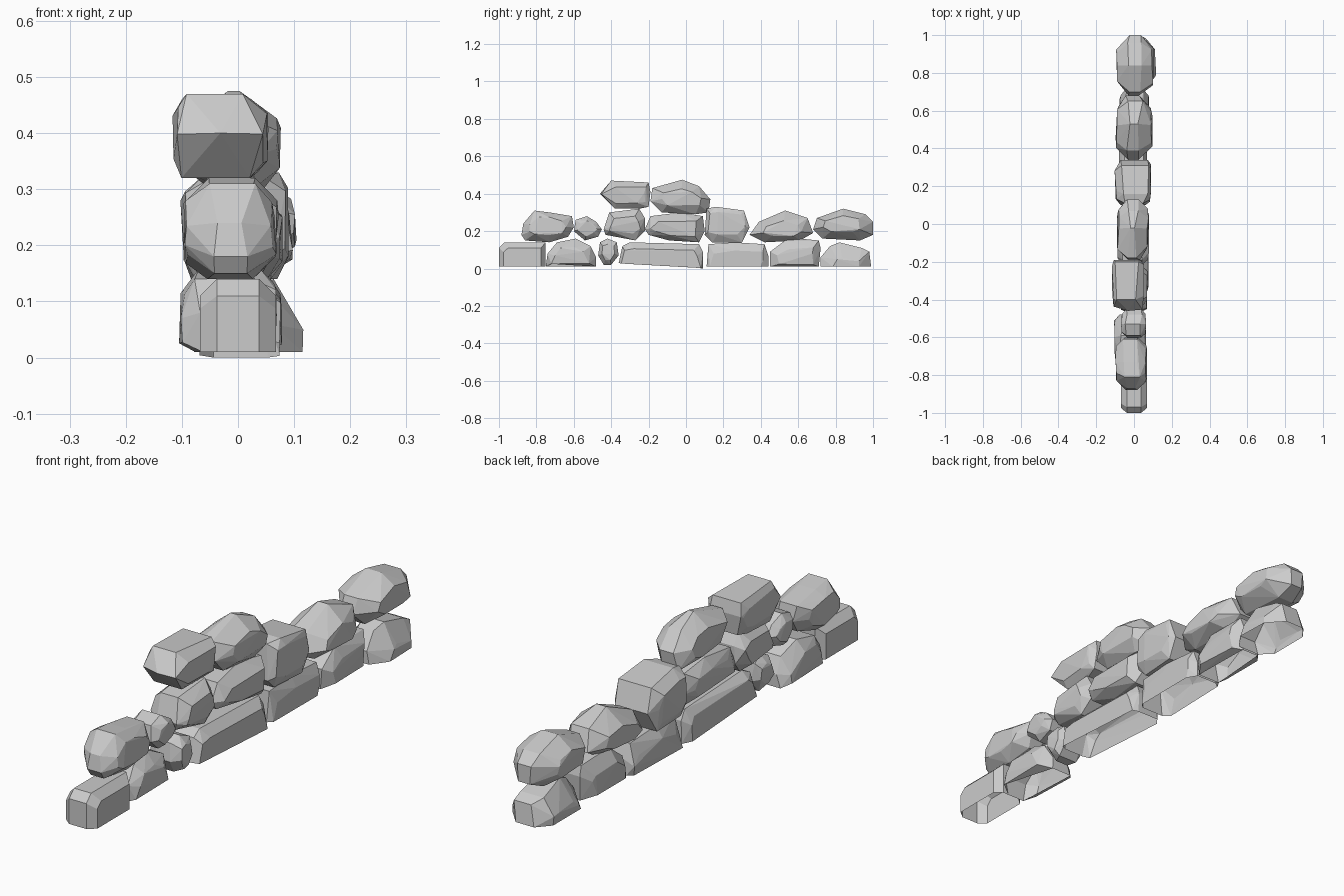
import bpy, bmesh, random, math

if "Cube" in bpy.data.objects:
    bpy.data.objects.remove(bpy.data.objects["Cube"])

random.seed(11)


def stone(name, x0, x1, outline, face=(0.66, 0.6), pivot=0.5, hold=0.5,
          jitter=0.14, open_base=False):
    """Faceted rock from a side outline (y, z[, hold]) in hundredths.
    face: size of the two outer cheeks, pivot: their height,
    hold: share of the width that keeps the outline (0 = pointed)."""
    ys, zs = [p[0] for p in outline], [p[1] for p in outline]
    cy = (min(ys) + max(ys)) / 2
    cz = min(zs) + pivot * (max(zs) - min(zs))
    mid, half = (x0 + x1) / 2, (x1 - x0) / 2
    bm = bmesh.new()
    for side in (-1, 1):
        for p in outline:
            y, z = p[:2]
            w = (p[2] if len(p) > 2 else hold) * (1 + random.uniform(-2.5, 2.5) * jitter)
            bm.verts.new((mid + side * half * w, y, z))
            s = 1 + random.uniform(-1, 1) * jitter
            d = 1 - random.uniform(0, 1) * jitter
            bm.verts.new((mid + side * half * d,
                          cy + (y - cy) * face[0] * s,
                          cz + (z - cz) * face[1] * s))
    bmesh.ops.remove_doubles(bm, verts=bm.verts[:], dist=0.01)
    res = bmesh.ops.convex_hull(bm, input=bm.verts[:])
    junk = [g for g in set(res["geom_interior"] + res["geom_unused"])
            if isinstance(g, bmesh.types.BMVert)]
    bmesh.ops.delete(bm, geom=junk, context='VERTS')
    bmesh.ops.scale(bm, vec=(0.01, 0.01, 0.01), verts=bm.verts[:])
    bmesh.ops.dissolve_limit(bm, angle_limit=math.radians(2),
                             verts=bm.verts[:], edges=bm.edges[:])
    bmesh.ops.recalc_face_normals(bm, faces=bm.faces[:])
    if open_base:
        base = [f for f in bm.faces if f.normal.z < -0.95]
        bmesh.ops.delete(bm, geom=base, context='FACES')
    me = bpy.data.meshes.new(name)
    bm.to_mesh(me)
    bm.free()
    bpy.context.collection.objects.link(bpy.data.objects.new(name, me))


# Bottom course: cut off level and open underneath
stone("bottom_end_block", -6.8, 6.8,
      [(-100, 1), (-100, 11), (-97, 14), (-75, 14), (-75, 1)],
      face=(0.8, 0.77), pivot=0, hold=0.55, jitter=0, open_base=True)
stone("bottom_stone_2", -10.5, 6.5,
      [(-75, 1), (-74, 8), (-69, 14), (-59, 16), (-51, 12), (-48, 6), (-48, 1)],
      face=(0.7, 0.6), pivot=0.3, open_base=True)
stone("bottom_pebble", -7, 7,
      [(-47, 7), (-46, 14), (-42, 16), (-37, 14), (-36, 7), (-40, 2), (-44, 2)])
stone("bottom_long_stone", -7, 7.7,
      [(-36, 3), (-34, 12), (-30, 14), (7, 13), (9, 9), (9, 0)],
      face=(0.9, 0.75), pivot=0.1, hold=0.6, jitter=0.06, open_base=True)
stone("bottom_stone_5", -8, 7.5,
      [(11, 1), (12, 13), (26, 14), (42, 13), (44, 7), (44, 1)],
      face=(0.85, 0.6), pivot=0, hold=0.55, open_base=True)
stone("bottom_stone_6", -8, 8,
      [(45, 1), (45, 9), (53, 15), (61, 16), (71, 15), (72, 11), (71, 1)],
      face=(0.7, 0.6), pivot=0.2, open_base=True)
stone("bottom_stone_7", -8, 11.7,
      [(72, 1), (72, 6), (77, 12), (82, 14), (94, 11), (98, 9), (99, 1)],
      face=(0.6, 0.4), pivot=0, hold=0.42, open_base=True)

# Middle course: rounder rocks, some with narrow ends
stone("middle_stone_1", -9.8, 7,
      [(-88, 18, .3), (-87, 24, .3), (-81, 31), (-73, 30), (-61, 28), (-60, 22),
       (-63, 17), (-73, 14), (-86, 15, .3)], hold=0.4)
stone("middle_pebble", -7, 6.5,
      [(-60, 20), (-59, 26), (-53, 28), (-48, 25), (-45, 21), (-47, 17), (-54, 15)])
stone("middle_stone_3", -9.5, 7.5,
      [(-44, 21), (-41, 30), (-25, 32), (-22, 27), (-22, 20), (-27, 15), (-43, 18)],
      face=(0.75, 0.55))
stone("middle_stone_4", -9, 8,
      [(-22, 21), (-19, 28), (-3, 30), (9, 28), (10, 20), (7, 14), (-9, 15), (-20, 18)],
      face=(0.75, 0.55))
stone("middle_stone_5", -10.5, 9.5,
      [(10, 18), (11, 32), (16, 33), (31, 31), (34, 22), (30, 14), (14, 14)],
      face=(0.75, 0.65), hold=0.65)
stone("middle_stone_6", -9.8, 9.9,
      [(34, 18, .3), (39, 25, .3), (53, 31, .2), (65, 27, .35), (68, 19, .4),
       (61, 15), (42, 14)], face=(0.6, 0.45), pivot=0.35, hold=0.4)
stone("middle_end_stone", -9.8, 10.5,
      [(68, 21, .3), (70, 27, .3), (84, 32), (96, 29), (100, 25, .3), (100, 18, .3),
       (93, 15), (73, 16)], face=(0.6, 0.5), hold=0.35)

# Top course: two rocks, the front one with a pointed nose
stone("top_front_stone", -11.8, 5.5,
      [(-46, 40, 0), (-40, 47), (-20, 46), (-19, 41), (-20, 33), (-25, 32), (-38, 32)],
      face=(0.85, 0.6), hold=0.68)
stone("top_back_stone", -9, 7.8,
      [(-19, 36), (-18, 43, .3), (-2, 47.5, .15), (7, 44, .3), (13, 37), (12, 30),
       (5, 29), (-13, 30)], face=(0.65, 0.5), hold=0.4)
